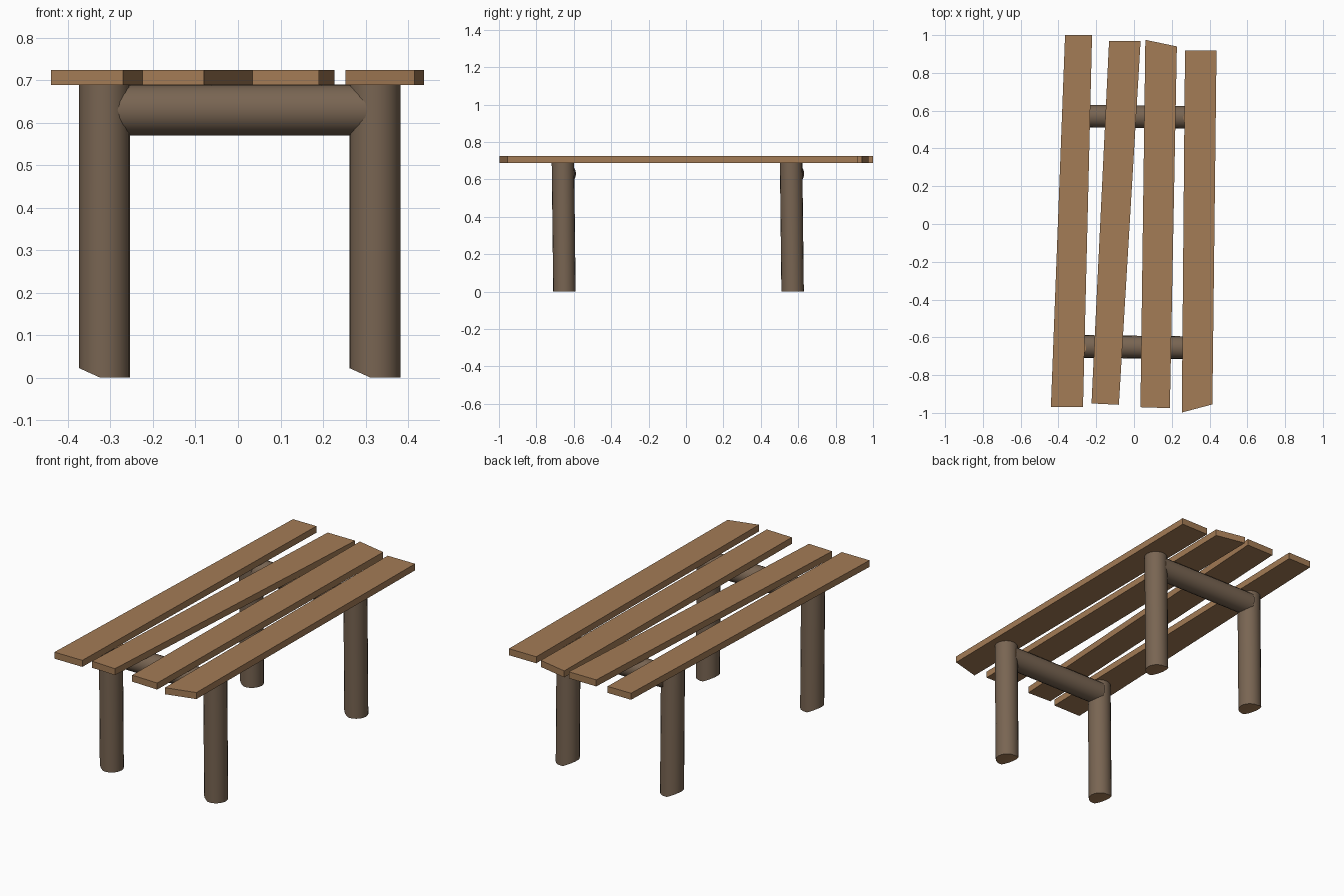
import bpy, bmesh, math
from mathutils import Vector

old = bpy.data.objects.get("Cube")
if old:
    bpy.data.objects.remove(old, do_unlink=True)


def material(name, rgb):
    m = bpy.data.materials.new(name)
    m.use_nodes = True
    m.diffuse_color = (*rgb, 1)
    m.node_tree.nodes["Principled BSDF"].inputs["Base Color"].default_value = (*rgb, 1)
    return m


plank_wood = material("plank wood", (0.37, 0.20, 0.092))
bark = material("bark", (0.19, 0.13, 0.085))
RADIUS, UNDERSIDE, TOP = 0.06, 0.688, 0.724


def finish(name, bm, mats, smooth=False):
    bmesh.ops.recalc_face_normals(bm, faces=bm.faces)
    mesh = bpy.data.meshes.new(name)
    bm.to_mesh(mesh)
    bm.free()
    for m in mats:
        mesh.materials.append(m)
    ob = bpy.data.objects.new(name, mesh)
    bpy.context.collection.objects.link(ob)
    if smooth:
        bpy.ops.object.select_all(action="DESELECT")
        ob.select_set(True)
        bpy.context.view_layer.objects.active = ob
        bpy.ops.object.shade_smooth_by_angle(angle=math.radians(35))
    return ob


def plank(name, outline):
    """Board extruded from its four plan corners."""
    bm = bmesh.new()
    face = bm.faces.new([bm.verts.new((x, y, UNDERSIDE)) for x, y in outline])
    grown = bmesh.ops.extrude_face_region(bm, geom=[face])["geom"]
    bmesh.ops.translate(bm, vec=(0, 0, TOP - UNDERSIDE),
                        verts=[v for v in grown if isinstance(v, bmesh.types.BMVert)])
    return finish(name, bm, [plank_wood])


def log(name, start, end, chipped=False):
    """Round log between two points, with bare wood on its cut ends."""
    start, end = Vector(start), Vector(end)
    axis = end - start
    bm = bmesh.new()
    bmesh.ops.create_cone(bm, cap_ends=True, segments=20, radius1=RADIUS,
                          radius2=RADIUS, depth=axis.length)
    for f in bm.faces:
        f.material_index = 1 if len(f.verts) > 4 else 0
    turn = axis.to_track_quat("Z", "Y").to_matrix().to_4x4()
    bmesh.ops.transform(bm, matrix=turn, verts=bm.verts)
    bmesh.ops.translate(bm, vec=(start + end) / 2, verts=bm.verts)
    if chipped:
        # level the ends, then cut the outer edge of the foot at a slant
        for v in bm.verts:
            v.co.z = 0 if v.co.z < 0.3 else end.z
        cut = bmesh.ops.bisect_plane(
            bm, geom=bm.verts[:] + bm.edges[:] + bm.faces[:],
            plane_co=start + Vector((-0.01, 0, 0)),
            plane_no=Vector((-0.45, 0, -1)), clear_outer=True)
        rim = [e for e in cut["geom_cut"] if isinstance(e, bmesh.types.BMEdge)]
        for f in bmesh.ops.edgeloop_fill(bm, edges=rim)["faces"]:
            f.material_index = 1
    return finish(name, bm, [bark, plank_wood], smooth=True)


# Uneven tabletop boards
plank("plank_right_outer", [(-0.44, -0.97), (-0.27, -0.97), (-0.222, 1.0), (-0.365, 1.0)])
plank("plank_right_inner", [(-0.225, -0.95), (-0.08, -0.957), (0.035, 0.97), (-0.132, 0.97)])
plank("plank_left_inner", [(0.034, -0.97), (0.19, -0.975), (0.227, 0.94), (0.06, 0.975)])
plank("plank_left_outer", [(0.253, -0.998), (0.415, -0.955), (0.437, 0.918), (0.27, 0.918)])

# Two log frames: a pair of legs joined by a crossbar
for end, y in (("front", -0.65), ("back", 0.57)):
    for side, x in (("right", -0.314), ("left", 0.322)):
        log(f"{end}_{side}_leg", (x, y, 0), (x, y - 0.008, UNDERSIDE + 0.002), chipped=True)
    log(f"{end}_crossbar", (-0.295, y + 0.002, 0.63), (0.305, y - 0.005, 0.63))
